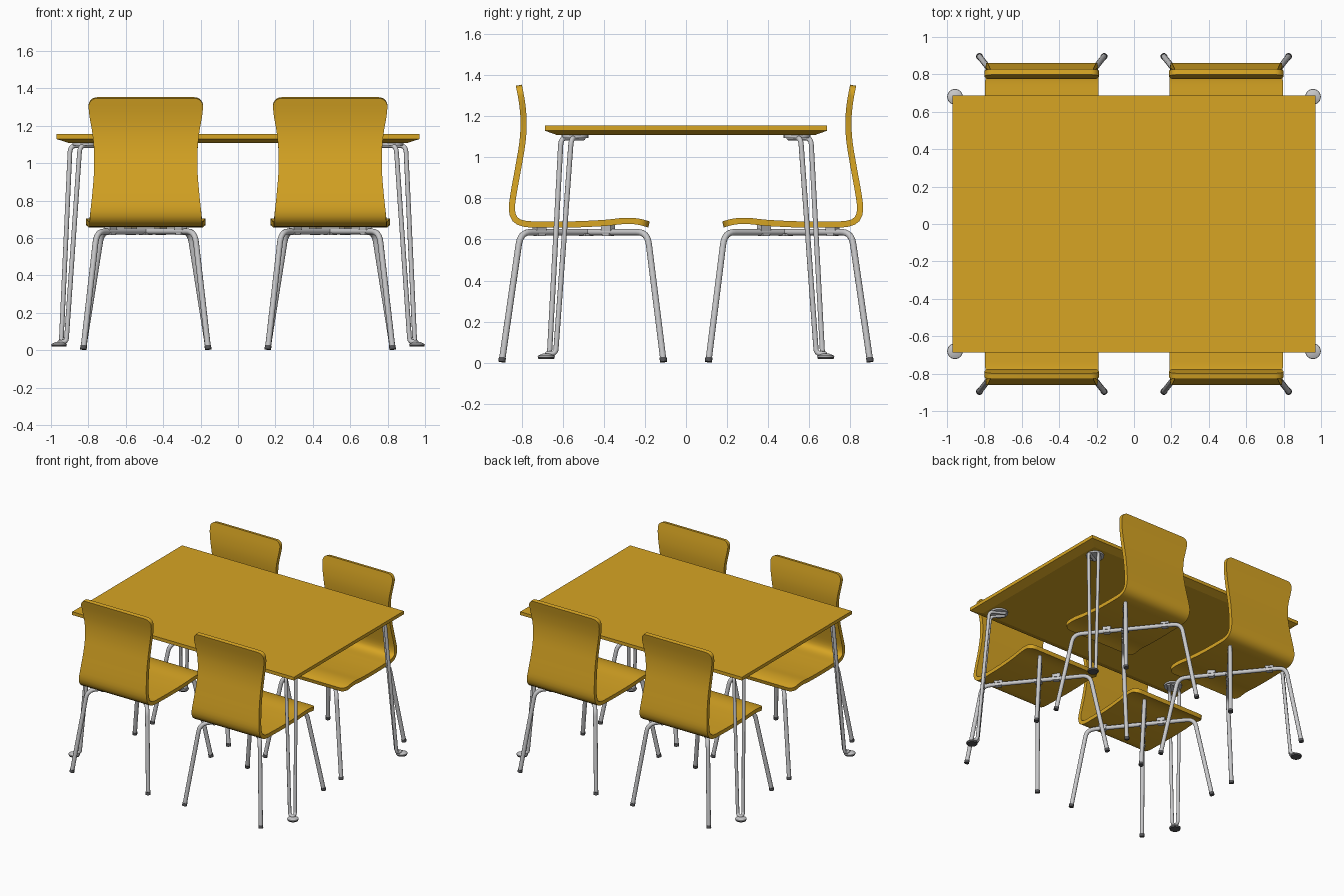
import bpy, bmesh, math
from mathutils import Vector, Matrix

if "Cube" in bpy.data.objects:
    bpy.data.objects.remove(bpy.data.objects["Cube"])


def material(name, rgb):
    m = bpy.data.materials.new(name)
    m.diffuse_color = (*rgb, 1)
    m.use_nodes = True
    m.node_tree.nodes["Principled BSDF"].inputs["Base Color"].default_value = m.diffuse_color
    return m


WOOD = material("golden_wood", (0.68, 0.375, 0.017))
STEEL = material("light_steel", (0.58, 0.58, 0.59))
DARK = material("dark_grey_foot", (0.09, 0.09, 0.095))


def finish(bm, name, mat, smooth=True):
    bmesh.ops.recalc_face_normals(bm, faces=bm.faces)
    me = bpy.data.meshes.new(name)
    bm.to_mesh(me)
    bm.free()
    me.materials.append(mat)
    ob = bpy.data.objects.new(name, me)
    bpy.context.collection.objects.link(ob)
    if smooth:
        bpy.ops.object.select_all(action='DESELECT')
        bpy.context.view_layer.objects.active = ob
        ob.select_set(True)
        bpy.ops.object.shade_smooth_by_angle(angle=math.radians(35))
    return ob


def loft(bm, rings):
    rows = [[bm.verts.new(p) for p in ring] for ring in rings]
    n = len(rows[0])
    for a, b in zip(rows, rows[1:]):
        for i in range(n):
            j = (i + 1) % n
            bm.faces.new((a[i], a[j], b[j], b[i]))
    bm.faces.new(rows[0])
    bm.faces.new(rows[-1])


def fillet(points, radius, steps=6):
    """Round the inner corners of a path."""
    pts = [Vector(p) for p in points]
    out = [pts[0]]
    for a, b, c in zip(pts, pts[1:], pts[2:]):
        u, v = a - b, c - b
        d = min(radius, u.length * 0.48, v.length * 0.48)
        p, q = b + u.normalized() * d, b + v.normalized() * d
        for k in range(steps + 1):
            t = k / steps
            out.append(p * (1 - t) ** 2 + b * 2 * t * (1 - t) + q * t * t)
    return out + [pts[-1]]


def tube(name, points, r, mat, bend=0.05, sides=12):
    path = fillet(points, bend)
    tangents = [(path[min(i + 1, len(path) - 1)] - path[max(i - 1, 0)]).normalized()
                for i in range(len(path))]
    side = tangents[0].orthogonal().normalized()
    rings = []
    for p, t in zip(path, tangents):
        side = (side - t * side.dot(t)).normalized()
        up = t.cross(side)
        rings.append([p + (side * math.cos(a) + up * math.sin(a)) * r
                      for a in (2 * math.pi * k / sides for k in range(sides))])
    bm = bmesh.new()
    loft(bm, rings)
    return finish(bm, name, mat)


def disc(name, x, y, levels, mat, sides=24):
    """Turned part from (radius, z) pairs."""
    bm = bmesh.new()
    loft(bm, [[(x + r * math.cos(2 * math.pi * k / sides),
                y + r * math.sin(2 * math.pi * k / sides), z) for k in range(sides)]
              for r, z in levels])
    return finish(bm, name, mat)


def box(name, centre, size, angle, mat):
    bm = bmesh.new()
    bmesh.ops.create_cube(bm, size=1, matrix=Matrix.Translation(centre)
                          @ Matrix.Rotation(angle, 4, 'Z') @ Matrix.Diagonal((*size, 1)))
    return finish(bm, name, mat, False)


# ---- table top with an undercut edge
bm = bmesh.new()
loft(bm, [[(sx * hx, sy * hy, z) for sx, sy in ((-1, -1), (1, -1), (1, 1), (-1, 1))]
          for hx, hy, z in ((0.90, 0.625, 1.107), (0.97, 0.687, 1.129), (0.97, 0.687, 1.155))])
finish(bm, "table_top", WOOD, False)

# ---- hairpin table legs, mounting plates and feet
for sx in (-1, 1):
    for sy in (-1, 1):
        rod = [(0.79, 0.50, 1.094), (0.897, 0.558, 1.094), (0.945, 0.634, 0.045),
               (0.957, 0.680, 0.043), (0.918, 0.664, 0.045), (0.845, 0.608, 1.094),
               (0.77, 0.53, 1.094)]
        tube("table_leg", [(sx * x, sy * y, z) for x, y, z in rod], 0.0125, STEEL, 0.035)
        disc("leg_mounting_plate", sx * 0.82, sy * 0.54, [(0.065, 1.094), (0.065, 1.109)], STEEL)
        disc("table_foot_cup", sx * 0.957, sy * 0.680,
             [(0.042, 0.029), (0.040, 0.034), (0.018, 0.044)], STEEL)
        disc("table_foot_pad", sx * 0.957, sy * 0.680, [(0.038, 0.019), (0.042, 0.029)], DARK)

# ---- chair shell profile (y, z, half width), from seat front to top of back
PROFILE = [(0.180, 0.673, 0.322), (0.235, 0.687, 0.320), (0.30, 0.690, 0.317),
           (0.40, 0.680, 0.312), (0.55, 0.673, 0.306), (0.70, 0.673, 0.303),
           (0.785, 0.676, 0.302), (0.832, 0.698, 0.300), (0.847, 0.745, 0.296),
           (0.840, 0.815, 0.288), (0.816, 0.95, 0.277), (0.796, 1.07, 0.277),
           (0.790, 1.17, 0.287), (0.797, 1.26, 0.302), (0.813, 1.350, 0.310)]
THICK, CORNER = 0.030, 0.05


def shell_stations():
    """Smooth the profile, then resample it with extra stations at the rounded ends."""
    p = [Vector(q) for q in PROFILE]
    p = [p[0] * 2 - p[1]] + p + [p[-1] * 2 - p[-2]]
    fine = []
    for a, b, c, d in zip(p, p[1:], p[2:], p[3:]):
        for k in range(12):
            t = k / 12
            fine.append(0.5 * (2 * b + (c - a) * t + (2 * a - 5 * b + 4 * c - d) * t * t
                               + (3 * b - a - 3 * c + d) * t ** 3))
    fine.append(p[-2])
    dist = [0.0]
    for a, b in zip(fine, fine[1:]):
        dist.append(dist[-1] + (b - a).xy.length)
    total = dist[-1]
    ends = [CORNER * (1 - math.cos(math.pi / 2 * k / 6)) for k in range(7)]
    inner = [CORNER + (total - 2 * CORNER) * k / 50 for k in range(1, 50)]
    out = []
    for s in ends + inner + [total - e for e in reversed(ends)]:
        i = 0
        while i < len(dist) - 2 and dist[i + 1] < s:
            i += 1
        q = fine[i].lerp(fine[i + 1], (s - dist[i]) / (dist[i + 1] - dist[i]))
        e = max(0.0, CORNER - min(s, total - s))
        cut = CORNER - math.sqrt(max(0.0, CORNER ** 2 - e ** 2))
        out.append((q.x, q.y, q.z - cut))
    return out


STATIONS = shell_stations()


def chair(cx, sy):
    # bent wooden shell
    rings = []
    for i, (y, z, w) in enumerate(STATIONS):
        a, b = STATIONS[max(i - 1, 0)], STATIONS[min(i + 1, len(STATIONS) - 1)]
        t = Vector((b[0] - a[0], b[1] - a[1])).normalized() * THICK / 2
        rings.append([(cx + s * w, sy * (y - k * t.y), z + k * t.x)
                      for s, k in ((-1, -1), (1, -1), (1, 1), (-1, 1))])
    bm = bmesh.new()
    loft(bm, rings)
    finish(bm, "chair_shell", WOOD)

    # two crossing tubes form the legs
    for s in (-1, 1):
        def at(x, y, z):
            return Vector((cx + s * x, sy * y, z))
        front, rear = at(-0.333, 0.110, 0.012), at(0.333, 0.895, 0.012)
        f_top, r_top = at(-0.235, 0.188, 0.635), at(0.262, 0.805, 0.635)
        tube("chair_leg_tube", [front, f_top, r_top, rear], 0.0155, STEEL, 0.06)
        for foot, top in ((front, f_top), (rear, r_top)):
            d = (top - foot).normalized()
            tube("chair_foot_cap", [foot - d * 0.008, foot + d * 0.014], 0.018, DARK)
        # brackets between tubes and seat
        run = r_top - f_top
        ang = math.atan2(run.y, run.x)
        for y, z, h in ((0.38, 0.657, 0.03), (0.712, 0.652, 0.018)):
            c = f_top.lerp(r_top, (y - 0.188) / 0.617)
            box("seat_bracket", (c.x, c.y, z), (0.06, 0.035, h), ang, STEEL)
            box("bracket_clamp", (c.x, c.y, 0.623), (0.045, 0.036, 0.012), ang, STEEL)
    box("cross_joint", (cx, sy * 0.485, 0.622), (0.05, 0.05, 0.012), 0.7, STEEL)


for cx in (-0.493, 0.493):
    for sy in (-1, 1):
        chair(cx, sy)
